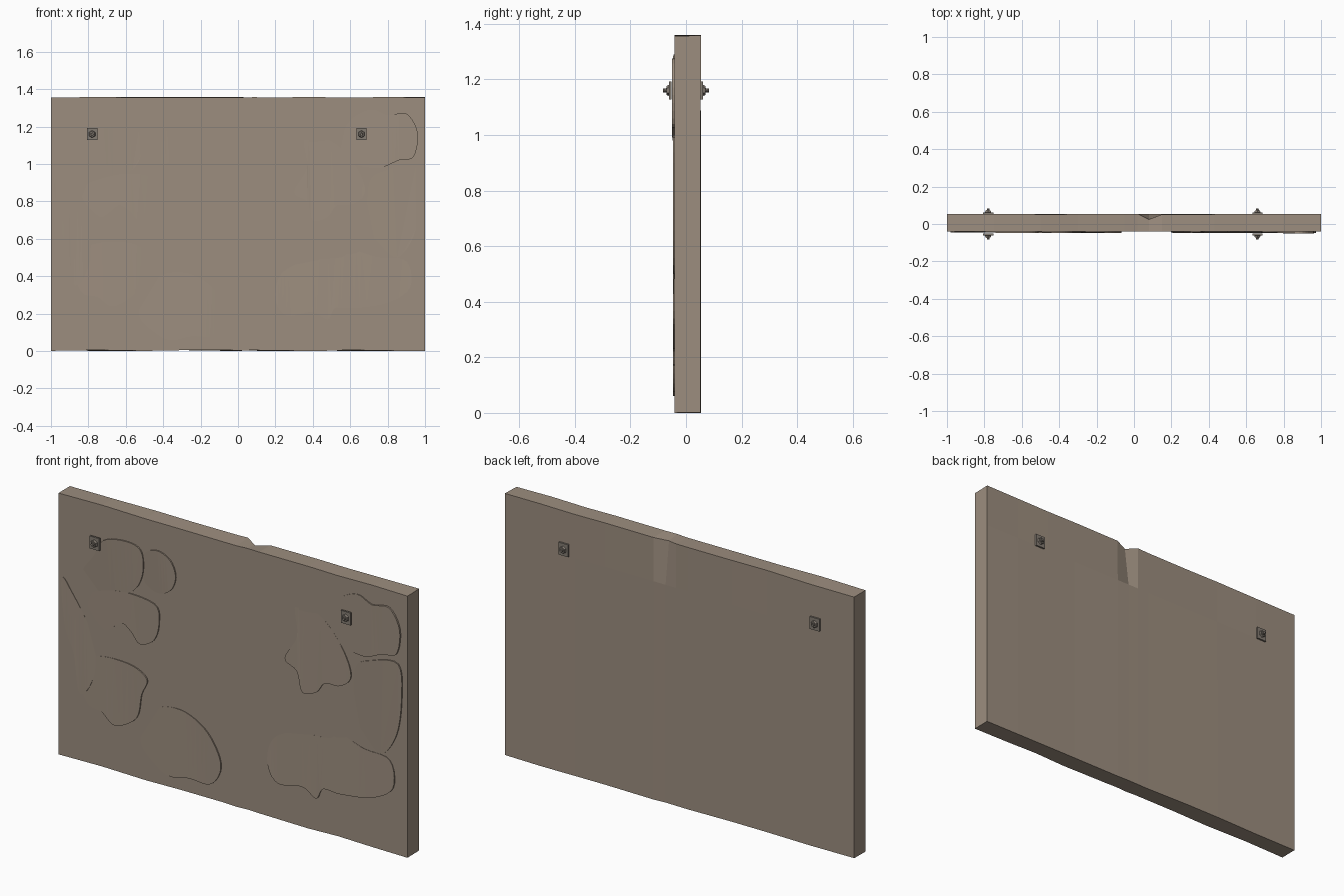
import bpy, bmesh, math, random
from mathutils import Vector, Matrix

if "Cube" in bpy.data.objects:
    bpy.data.objects.remove(bpy.data.objects["Cube"])

random.seed(4)
FRONT, BACK, TOP = -0.041, 0.053, 1.357


def material(name, rgb):
    m = bpy.data.materials.new(name)
    m.diffuse_color = (*rgb, 1)
    m.use_nodes = True
    m.node_tree.nodes["Principled BSDF"].inputs["Base Color"].default_value = m.diffuse_color
    return m


plaster = material("warm_plaster", (0.335, 0.270, 0.212))
metal = material("dull_metal", (0.23, 0.20, 0.17))


def finish(name, bm, mat):
    bmesh.ops.recalc_face_normals(bm, faces=bm.faces)
    me = bpy.data.meshes.new(name)
    bm.to_mesh(me)
    bm.free()
    me.materials.append(mat)
    ob = bpy.data.objects.new(name, me)
    bpy.context.collection.objects.link(ob)
    return ob


# Wall slab: slightly uneven sections along x, with a chipped notch in the back top edge
def wall():
    bm = bmesh.new()
    rings = []
    for x in (-1, -0.75, -0.5, -0.3, -0.05, 0.02, 0.08, 0.15, 0.43, 0.6, 0.8, 1):
        w = lambda s: random.uniform(-s, s)
        chip = 1 if x == 0.08 else 0
        ring = [(FRONT, 0.003 + w(0.003)), (FRONT, TOP + w(0.003)),
                (BACK + w(0.002) - 0.03 * chip, TOP + w(0.003) - 0.012 * chip),
                (BACK, 1.13), (BACK + w(0.002), 0.003 + w(0.003))]
        rings.append([bm.verts.new((x, y, z)) for y, z in ring])
    for a, b in zip(rings, rings[1:]):
        for i in range(5):
            j = (i + 1) % 5
            bm.faces.new((a[i], a[j], b[j], b[i]))
    bm.faces.new(rings[0])
    bm.faces.new(rings[-1])
    finish("wall_slab", bm, plaster)


def smooth_loop(pts, steps=5):
    """Closed Catmull-Rom curve through the points."""
    out, n = [], len(pts)
    for i in range(n):
        p0, p1, p2, p3 = (Vector(pts[(i + k) % n]) for k in (-1, 0, 1, 2))
        for s in range(steps):
            t = s / steps
            out.append(0.5 * (2 * p1 + (p2 - p0) * t + (2 * p0 - 5 * p1 + 4 * p2 - p3) * t * t
                              + (3 * p1 - p0 - 3 * p2 + p3) * t ** 3))
    return out


# Plaster patch: thin lobed relief that sinks into the wall opposite its raised side
def patch(name, pts, raised, high=0.007):
    loop = smooth_loop(pts)
    d = Vector(raised).normalized()
    proj = [p.dot(d) for p in loop]
    lo, hi = min(proj), max(proj)
    bm = bmesh.new()
    front, base = [], []
    for p, q in zip(loop, proj):
        lift = high * min(1, 1.5 * (q - lo) / (hi - lo)) - 0.0005
        front.append(bm.verts.new((p.x, FRONT - lift, p.y)))
        base.append(bm.verts.new((p.x, FRONT + 0.004, p.y)))
    n = len(loop)
    for i in range(n):
        j = (i + 1) % n
        bm.faces.new((front[i], front[j], base[j], base[i]))
    cap = bm.faces.new(front)
    bm.faces.new(base[::-1])
    bmesh.ops.triangulate(bm, faces=[cap])
    finish(name, bm, plaster)


# Square plate, hexagonal nut and stud; side is -1 for the front, 1 for the back
def fixing(name, x, side):
    bm = bmesh.new()
    y0 = 0.052
    z = 1.16
    plate = bmesh.ops.create_cube(bm, size=1)["verts"]
    bmesh.ops.scale(bm, vec=(0.055, 0.010, 0.064), verts=plate)
    bmesh.ops.translate(bm, vec=(x, side * (y0 + 0.005), z), verts=plate)
    for sides, r1, r2, a, b in ((6, 0.020, 0.016, 0.009, 0.019), (10, 0.008, 0.007, 0.018, 0.030)):
        m = (Matrix.Translation((x, side * (y0 + (a + b) / 2), z))
             @ Matrix.Rotation(-side * math.pi / 2, 4, 'X'))
        bmesh.ops.create_cone(bm, cap_ends=True, segments=sides, radius1=r1, radius2=r2,
                              depth=b - a, matrix=m)
    finish(name, bm, metal)


wall()

# Left patches
patch("upper_left_patch", [(-.86, .98), (-.80, 1.08), (-.74, 1.18), (-.62, 1.21), (-.53, 1.19),
                           (-.51, 1.10), (-.54, 1.0), (-.62, .93), (-.75, .90)], (1, 1))
patch("round_patch", [(-.43 + .105 * math.cos(a * math.pi / 4), 1.10 + .11 * math.sin(a * math.pi / 4))
                      for a in range(8)], (1, .3))
patch("middle_left_patch", [(-.84, .86), (-.66, .94), (-.45, .93), (-.42, .84), (-.45, .74),
                            (-.53, .70), (-.58, .75), (-.64, .78), (-.74, .72)], (1, -.4))
patch("left_edge_patch", [(-.98, .92), (-.92, .86), (-.82, .70), (-.78, .55), (-.82, .40),
                          (-.88, .36), (-.91, .55), (-.96, .68)], (-1, -.3), 0.005)
patch("lower_left_patch", [(-.80, .56), (-.60, .58), (-.49, .53), (-.52, .44), (-.55, .31),
                           (-.67, .24), (-.75, .29), (-.83, .31), (-.87, .42)], (1, -.6))
patch("bottom_left_patch", [(-.45, .38), (-.30, .42), (-.16, .36), (-.08, .25), (-.07, .16),
                            (-.13, .08), (-.25, .08), (-.35, .06), (-.43, .09), (-.53, .20)], (1, -.6))

# Right patches
patch("upper_right_patch", [(.54, 1.10), (.60, 1.23), (.71, 1.29), (.80, 1.26), (.90, 1.27),
                            (.96, 1.17), (.94, 1.04), (.86, 1.02), (.75, .98), (.60, 1.01)], (1, -.2), 0.009)
patch("middle_right_patch", [(.36, 1.14), (.50, 1.12), (.62, 1.0), (.68, .86), (.62, .79), (.53, .78),
                             (.48, .72), (.40, .70), (.37, .80), (.30, .85), (.37, .98)], (0, -1))
patch("right_edge_patch", [(.70, .90), (.80, .97), (.95, .99), (.97, .82), (.94, .62),
                           (.85, .50), (.75, .58), (.70, .66)], (1, .2))
patch("bottom_right_patch", [(.20, .28), (.23, .41), (.36, .48), (.55, .50), (.61, .54), (.75, .50),
                             (.90, .48), (.92, .34), (.80, .26), (.62, .23), (.52, .23),
                             (.48, .17), (.40, .21), (.26, .19)], (.2, -1))

# Four fixings, two on each face
for side, face in ((-1, "front"), (1, "back")):
    for x, hand in ((-0.78, "left"), (0.66, "right")):
        fixing(f"{face}_{hand}_fixing", x, side)
